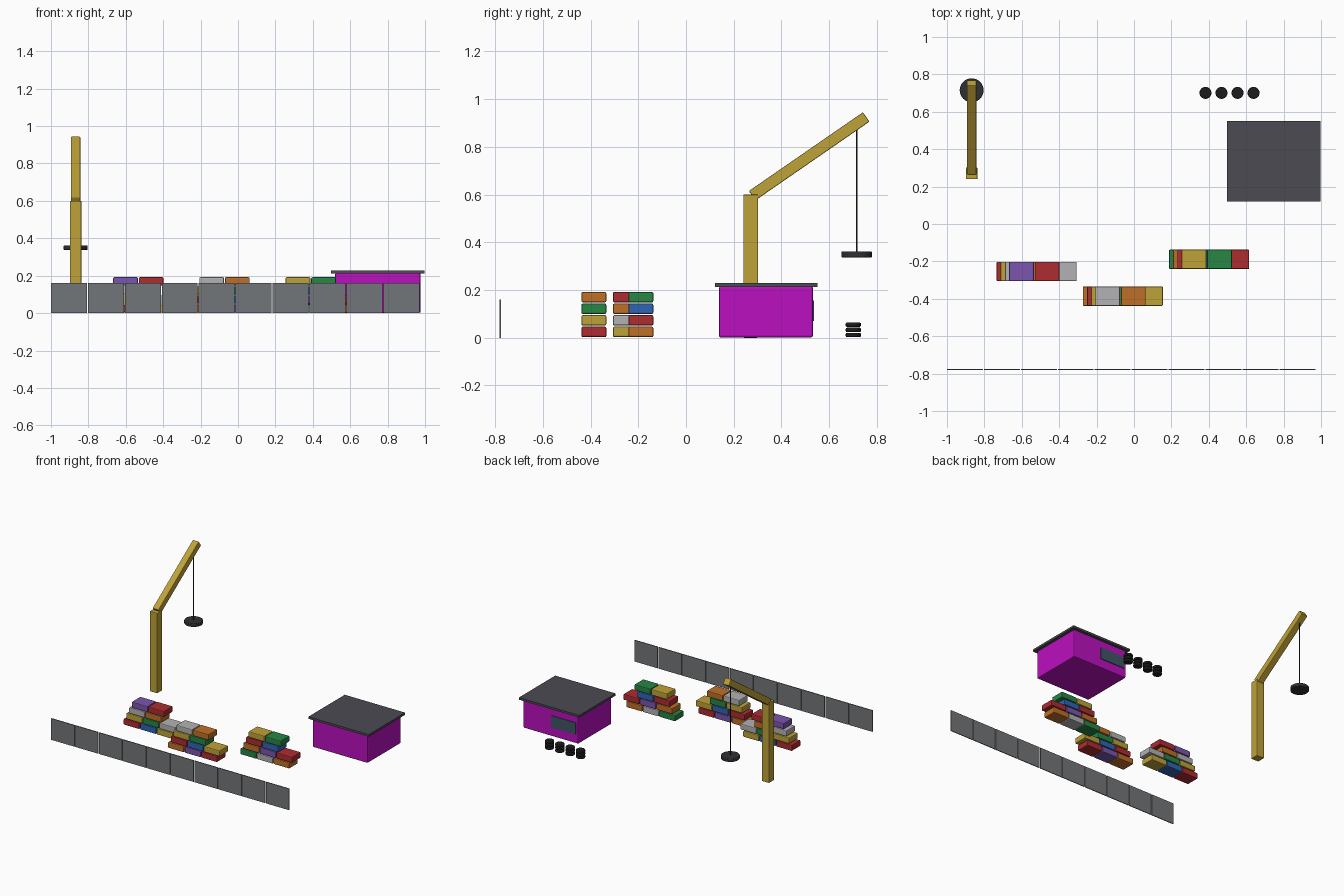
import bpy, math

if "Cube" in bpy.data.objects:
    bpy.data.objects.remove(bpy.data.objects["Cube"])

def mat(name, c):
    m = bpy.data.materials.new(name)
    m.diffuse_color = (*c, 1)
    m.use_nodes = True
    m.node_tree.nodes["Principled BSDF"].inputs["Base Color"].default_value = m.diffuse_color
    return m

YARD = mat("crane_yellow", (0.52, 0.36, 0.04))
DARK = mat("dark_metal", (0.03, 0.03, 0.035))
RUBBER = mat("rubber", (0.012, 0.012, 0.012))
FENCE = mat("fence_steel", (0.17, 0.18, 0.19))
WALL = mat("magenta_wall", (0.5, 0.005, 0.52))
ROOF = mat("roof_slate", (0.07, 0.07, 0.085))
GLASS = mat("window_glass", (0.05, 0.09, 0.13))
CUBES = [mat("scrap_" + n, c) for n, c in (
    ("green", (0.02, 0.24, 0.06)), ("orange", (0.52, 0.16, 0.02)),
    ("red", (0.42, 0.025, 0.03)), ("yellow", (0.52, 0.36, 0.04)),
    ("grey", (0.45, 0.45, 0.46)), ("purple", (0.20, 0.09, 0.42)),
    ("blue", (0.03, 0.13, 0.45)))]

def finish(o, name, m, bevel):
    o.name = name
    o.data.materials.append(m)
    if bevel:
        b = o.modifiers.new("bevel", 'BEVEL')
        b.width = bevel
        b.segments = 2
    return o

def box(name, centre, size, m, bevel=0, rot=(0, 0, 0)):
    bpy.ops.mesh.primitive_cube_add(size=1, location=centre, rotation=rot)
    o = bpy.context.object
    for v in o.data.vertices:
        v.co = [a * s for a, s in zip(v.co, size)]
    return finish(o, name, m, bevel)

def cyl(name, centre, r, h, m, bevel=0, sides=24):
    bpy.ops.mesh.primitive_cylinder_add(vertices=sides, radius=r, depth=h, location=centre)
    bpy.ops.object.shade_smooth_by_angle()
    return finish(bpy.context.object, name, m, bevel)

# Front fence panels
for i in range(10):
    box(f"fence_panel_{i}", (-0.904 + i * 0.1975, -0.778, 0.08), (0.192, 0.006, 0.16), FENCE)

# Office hut: body, overhanging roof, back window
box("office_body", (0.748, 0.335, 0.108), (0.457, 0.394, 0.214), WALL, 0.008)
box("office_roof", (0.748, 0.336, 0.221), (0.5, 0.43, 0.016), ROOF)
box("office_window", (0.64, 0.532, 0.113), (0.205, 0.01, 0.087), GLASS)

# Stacks of crushed cars, rows of 3, 3, 2, 2 stepping to the right
for s, (x0, y) in enumerate(((-0.735, -0.254), (-0.274, -0.386), (0.187, -0.189))):
    for row, count in enumerate((3, 3, 2, 2)):
        for col in range(count):
            box(f"crushed_car_{s}_{row}_{col}",
                (x0 + 0.066 + row * 0.0225 + col * 0.137, y, 0.0245 + row * 0.0485),
                (0.132, 0.104, 0.044), CUBES[(2 - s + row - 3 * col) % 7], 0.006)

# Tyre stacks behind the office
for i in range(4):
    for k in range(3):
        cyl(f"tyre_{i}_{k}", (0.382 + i * 0.0857, 0.701, 0.0115 + k * 0.0215),
            0.032, 0.018, RUBBER, 0.005)

# Crane: mast, sloping boom, cable, magnet
CX = -0.868
box("crane_mast", (CX, 0.271, 0.3), (0.062, 0.062, 0.6), YARD, 0.004)
y0, z0, y1, z1 = 0.277, 0.595, 0.755, 0.925
box("crane_boom", (CX, (y0 + y1) / 2, (z0 + z1) / 2),
    (0.05, math.hypot(y1 - y0, z1 - z0), 0.048), YARD, 0.004,
    (math.atan2(z1 - z0, y1 - y0), 0, 0))
cyl("crane_cable", (CX, 0.715, 0.62), 0.003, 0.53, DARK, sides=8)
cyl("crane_magnet", (CX, 0.715, 0.349), 0.064, 0.025, DARK, 0.004, 32)
